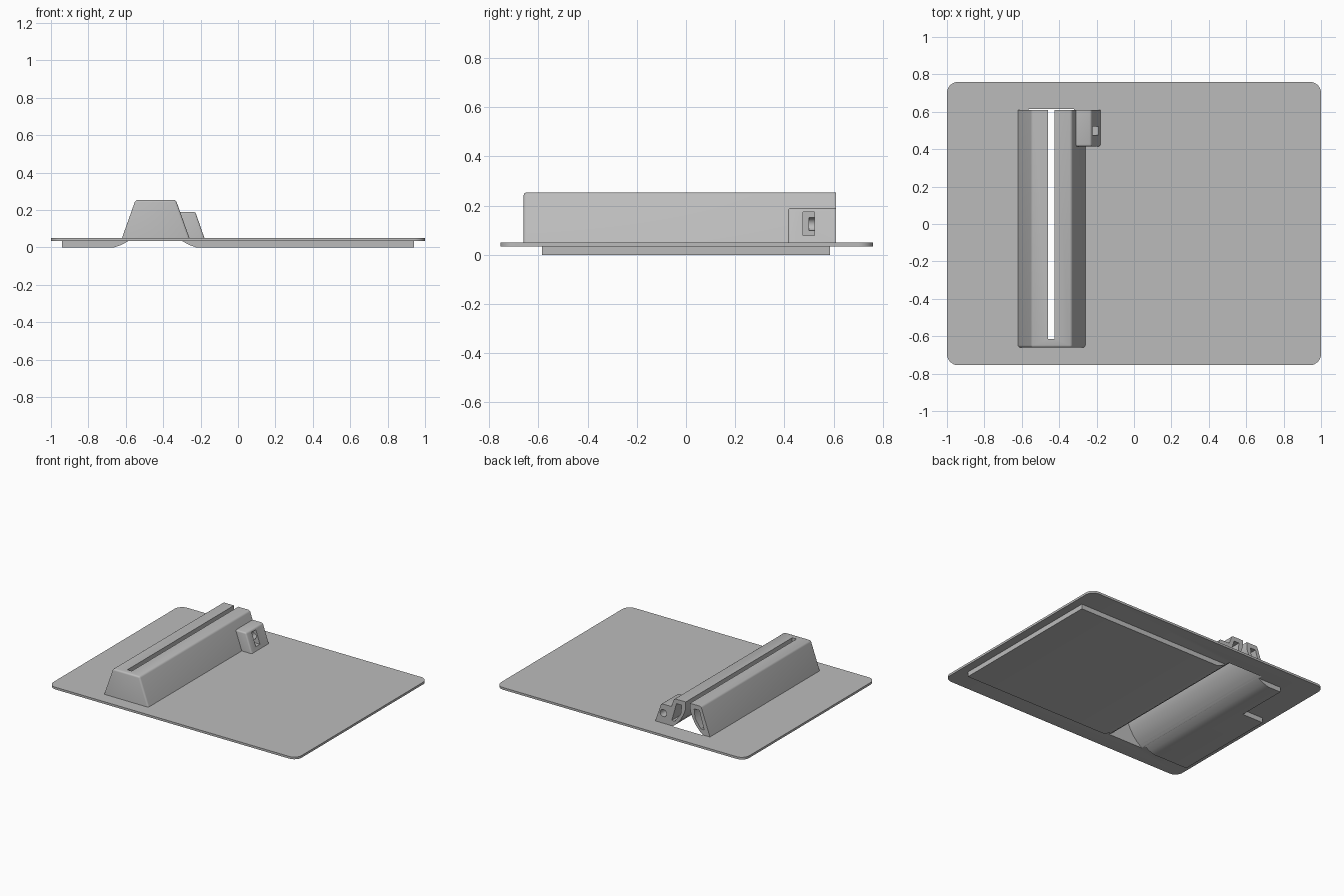
import bpy, bmesh, math
from mathutils import Vector

cube = bpy.data.objects.get("Cube")
if cube:
    bpy.data.objects.remove(cube, do_unlink=True)

GREY = (0.5, 0.5, 0.5, 1.0)
mat = bpy.data.materials.new("matte grey")
mat.use_nodes = True
mat.diffuse_color = GREY
mat.node_tree.nodes["Principled BSDF"].inputs["Base Color"].default_value = GREY

CX = -0.4425          # centre line of the ridge and its slot
BACK = 0.61           # open rear end of the ridge


def prism(name, pts, axis, a, b, bevel=0, segments=3, rule=None):
    """Extrude a 2D profile along y (profile in xz) or z (profile in xy)."""
    bm = bmesh.new()

    def place(p, t):
        return (p[0], t, p[1]) if axis == "y" else (p[0], p[1], t)

    face = bm.faces.new([bm.verts.new(place(p, a)) for p in pts])
    ext = bmesh.ops.extrude_face_region(bm, geom=[face])
    shift = Vector(place((0, 0), b - a))
    bmesh.ops.translate(bm, vec=shift,
                        verts=[v for v in ext["geom"] if isinstance(v, bmesh.types.BMVert)])
    bmesh.ops.recalc_face_normals(bm, faces=bm.faces)
    if bevel:
        bmesh.ops.bevel(bm, geom=[e for e in bm.edges if rule(e)], offset=bevel,
                        segments=segments, profile=0.5, affect="EDGES")
    mesh = bpy.data.meshes.new(name)
    bm.to_mesh(mesh)
    bm.free()
    mesh.materials.append(mat)
    obj = bpy.data.objects.new(name, mesh)
    bpy.context.collection.objects.link(obj)
    return obj


def rect(x0, x1, y0, y1):
    return [(x0, y0), (x1, y0), (x1, y1), (x0, y1)]


def cut(obj, *cutters):
    """Subtract the cutters and bake the result."""
    for c in cutters:
        mod = obj.modifiers.new("cut", "BOOLEAN")
        mod.operation, mod.solver, mod.object = "DIFFERENCE", "EXACT", c
    bpy.context.view_layer.update()
    deps = bpy.context.evaluated_depsgraph_get()
    baked = bpy.data.meshes.new_from_object(obj.evaluated_get(deps))
    obj.modifiers.clear()
    obj.data = baked


def shade(obj):
    bpy.ops.object.select_all(action="DESELECT")
    obj.select_set(True)
    bpy.context.view_layer.objects.active = obj
    bpy.ops.object.shade_smooth_by_angle(angle=math.radians(35))


def vertical(e):
    a, b = e.verts
    return abs(a.co.z - b.co.z) > 0.01


def rounded_shell(e):
    # every edge except those of the rear end and the buried base
    a, b = (v.co for v in e.verts)
    rear = a.y > BACK - 0.01 and b.y > BACK - 0.01
    base = a.z < 0.05 and b.z < 0.05
    return not rear and not base


# Base sheet, and the raised pad under it with one notched corner
plate = prism("base_plate", rect(-1, 1, -0.755, 0.76), "z", 0.035, 0.051,
              0.06, 8, vertical)
pad = prism("underside_pad",
            [(-0.94, -0.585), (0.94, -0.585), (0.94, 0.585),
             (-0.77, 0.585), (-0.77, 0.2), (-0.94, 0.2)], "z", 0, 0.037)

# Tapered ridge and the small fastening block on its side
ridge = prism("slot_ridge", [(-0.624, 0.04), (-0.256, 0.04), (-0.332, 0.254), (-0.548, 0.254)],
              "y", -0.66, BACK, 0.012, 3, rounded_shell)
block = prism("side_block", [(-0.30, 0.04), (-0.176, 0.04), (-0.228, 0.19), (-0.32, 0.19)],
              "y", 0.415, BACK, 0.01, 3, rounded_shell)

# Flared mouth that narrows upward into the thin slot
half = [(0.235, -0.02), (0.22, 0), (0.185, 0.012), (0.14, 0.036), (0.10, 0.067),
        (0.065, 0.105), (0.038, 0.15), (0.022, 0.19), (0.0175, 0.215), (0.0175, 0.3)]
mouth = prism("mouth_cutter",
              [(CX + d, z) for d, z in half] + [(CX - d, z) for d, z in reversed(half)],
              "y", -0.615, BACK + 0.005)

# Hollows between the mouth lips and the outer walls
pockets = [prism("hollow_cutter",
                 [(CX + s * d, z) for d, z in
                  [(0.05, 0.222), (0.092, 0.222), (0.13, 0.09), (0.105, 0.09), (0.058, 0.155)]],
                 "y", -0.6, BACK + 0.02) for s in (-1, 1)]

# Window and round bore in the block
window = prism("window_cutter", rect(-0.245, -0.1, 0.475, 0.522), "z", 0.078, 0.174)
bore = prism("bore_cutter",
             [(-0.245 + 0.026 * math.cos(math.tau * i / 20),
               0.125 + 0.026 * math.sin(math.tau * i / 20)) for i in range(20)],
             "y", 0.5, BACK + 0.02)

cut(plate, mouth)
cut(pad, mouth)
cut(ridge, mouth, *pockets)
cut(block, window, bore)

for helper in [mouth, window, bore] + pockets:
    bpy.data.objects.remove(helper, do_unlink=True)
for part in (plate, pad, ridge, block):
    shade(part)
